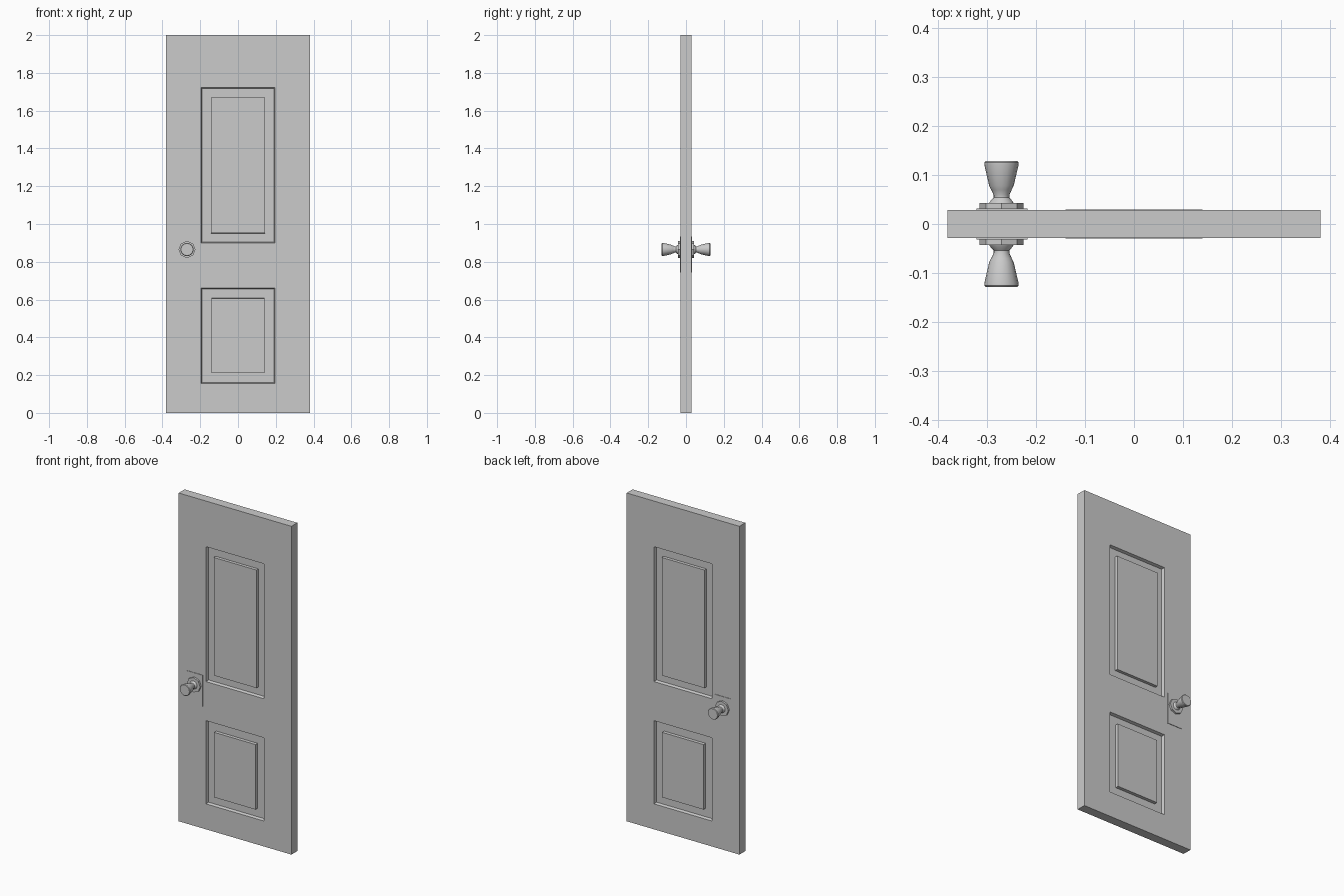
import bpy, bmesh, math
from mathutils import Vector, Matrix

cube = bpy.data.objects.get("Cube")
if cube:
    bpy.data.objects.remove(cube, do_unlink=True)

grey = bpy.data.materials.new("plain_grey")
grey.use_nodes = True
colour = (0.6, 0.6, 0.6, 1)
grey.diffuse_color = colour
grey.node_tree.nodes["Principled BSDF"].inputs["Base Color"].default_value = colour

HALF = 0.0285          # half the slab thickness
KNOB_X, KNOB_Z = -0.27, 0.865


def finish(name, bm, mirrored=False, smooth=False):
    bmesh.ops.recalc_face_normals(bm, faces=bm.faces)
    mesh = bpy.data.meshes.new(name)
    bm.to_mesh(mesh)
    bm.free()
    mesh.materials.append(grey)
    obj = bpy.data.objects.new(name, mesh)
    bpy.context.collection.objects.link(obj)
    if mirrored:
        mod = obj.modifiers.new("both_sides", 'MIRROR')
        mod.use_axis = (False, True, False)
    if smooth:
        bpy.ops.object.select_all(action='DESELECT')
        obj.select_set(True)
        bpy.context.view_layer.objects.active = obj
        bpy.ops.object.shade_smooth_by_angle(angle=math.radians(35))
    return obj


def box(x0, x1, y0, y1, z0, z1):
    bm = bmesh.new()
    size = Matrix.Diagonal((x1 - x0, y1 - y0, z1 - z0, 1))
    place = Matrix.Translation(((x0 + x1) / 2, (y0 + y1) / 2, (z0 + z1) / 2))
    bmesh.ops.create_cube(bm, size=1, matrix=place @ size)
    return bm


def lathe(name, profile, sides, smooth):
    """Turn (radius, distance) pairs about the knob axis."""
    bm = bmesh.new()
    rings = []
    for r, y in profile:
        angles = [2 * math.pi * i / sides for i in range(sides)]
        rings.append([bm.verts.new((KNOB_X + r * math.cos(a), -y,
                                    KNOB_Z + r * math.sin(a))) for a in angles])
    for a, b in zip(rings, rings[1:]):
        for i in range(sides):
            j = (i + 1) % sides
            bm.faces.new((a[i], a[j], b[j], b[i]))
    bm.faces.new(rings[0])
    bm.faces.new(rings[-1])
    return finish(name, bm, True, smooth)


# Door slab with two recessed, raised-centre panels on each side
# (half width, bottom, top, border of the floor, height of the centre)
panels = [(0.195, 0.90, 1.722, 0.046, 0.018),
          (0.195, 0.155, 0.662, 0.050, 0.0195)]
slab = box(-0.38, 0.38, -HALF, HALF, 0, 2)
cuts = [(Vector((x, 0, 0)), Vector((1, 0, 0))) for x in (-0.195, 0.195)]
for _, low, high, _, _ in panels:
    cuts += [(Vector((0, 0, z)), Vector((0, 0, 1))) for z in (low, high)]
for point, normal in cuts:
    bmesh.ops.bisect_plane(slab, geom=slab.verts[:] + slab.edges[:] + slab.faces[:],
                           plane_co=point, plane_no=normal)
slab.normal_update()
for half, low, high, border, rise in panels:
    centres = [f for f in slab.faces if abs(f.normal.y) > 0.9
               and abs(f.calc_center_median().x) < half
               and low < f.calc_center_median().z < high]
    for thickness, depth in ((0.005, -0.018), (border, 0), (0.0005, rise)):
        bmesh.ops.inset_individual(slab, faces=centres, thickness=thickness,
                                   depth=depth, use_even_offset=True)
finish("door_slab", slab)

# Lock plates, rosettes and knobs on both sides
finish("lock_plate", box(-0.321, -0.217, -0.0315, -HALF, 0.743, 0.934), True)
lathe("knob_rosette", [(0.045, 0.031), (0.045, 0.043)], 8, False)
lathe("door_knob", [(0.025, 0.042), (0.023, 0.046), (0.016, 0.054),
                    (0.016, 0.059), (0.021, 0.070), (0.025, 0.078),
                    (0.035, 0.121), (0.035, 0.125), (0.032, 0.1285)], 16, True)
